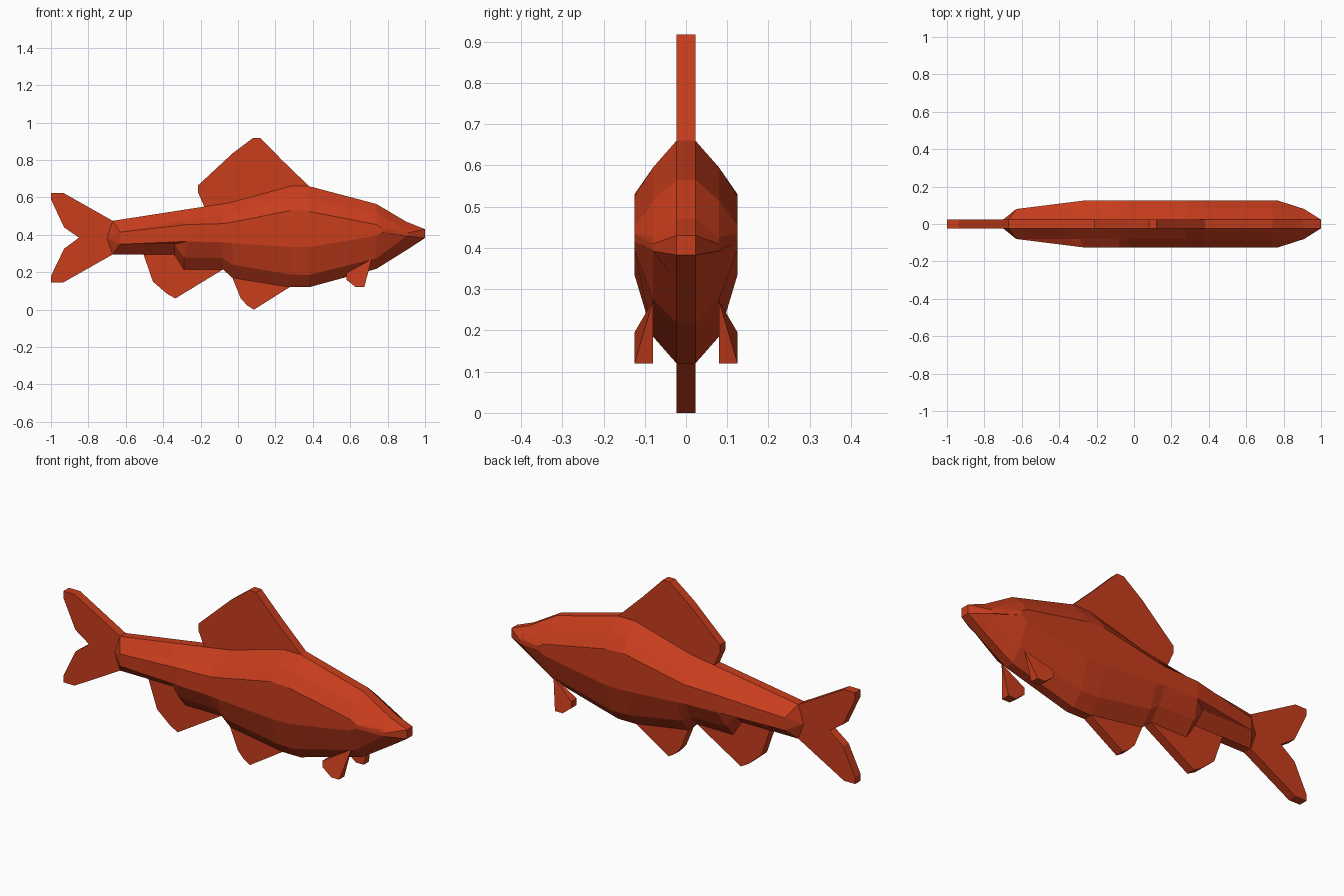
import bpy, bmesh

if "Cube" in bpy.data.objects:
    bpy.data.objects.remove(bpy.data.objects["Cube"])

mat = bpy.data.materials.new("red_scales")
mat.diffuse_color = (0.58, 0.047, 0.012, 1)
mat.use_nodes = True
mat.node_tree.nodes["Principled BSDF"].inputs["Base Color"].default_value = mat.diffuse_color


def finish(name, bm):
    bmesh.ops.remove_doubles(bm, verts=bm.verts, dist=0.0005)
    bmesh.ops.recalc_face_normals(bm, faces=bm.faces)
    me = bpy.data.meshes.new(name)
    bm.to_mesh(me)
    bm.free()
    ob = bpy.data.objects.new(name, me)
    me.materials.append(mat)
    bpy.context.collection.objects.link(ob)
    return ob


def face(bm, points):
    # skip repeated points so collapsed quads become triangles
    pts = []
    for p in points:
        if p not in pts:
            pts.append(p)
    if len(pts) > 2:
        bm.faces.new([bm.verts.new(p) for p in pts])


def slab(name, profile, inner, outer, apex=None):
    # x-z profile between two y planes; the apex point keeps the inner y
    bm = bmesh.new()
    a = [(x, inner, z) for x, z in profile]
    b = [(x, inner if i == apex else outer, z) for i, (x, z) in enumerate(profile)]
    face(bm, a)
    face(bm, b)
    for i in range(len(a)):
        j = (i + 1) % len(a)
        face(bm, [a[i], a[j], b[j], b[i]])
    return finish(name, bm)


# Body: three contours per side (ridge, shoulder, flank), lofted along x
# x, then z of ridge, shoulder, flank on top and flank, shoulder, keel below
STATIONS = [
    (-0.70, .380, .415, .455, .365, .350, .380),
    (-0.67, .475, .415, .455, .365, .350, .295),
    (-0.34, .526, .470, .455, .365, .350, .295),
    (-0.29, .534, .477, .455, .365, .280, .215),
    (-0.08, .566, .510, .460, .360, .275, .215),
    (-0.03, .575, .518, .468, .355, .240, .170),
    (0.28, .660, .595, .530, .335, .188, .120),
    (0.38, .660, .595, .525, .335, .185, .120),
    (0.74, .565, .515, .455, .395, .275, .218),
    (0.90, .470, .425, .435, .415, .392, .318),
    (1.00, .430, .410, .435, .415, .392, .383),
]
LAYERS = [(.023, -0.70, 1.00), (.08, -0.63, .91), (.125, -0.27, .77)]
rings = []
for x, *zs in STATIONS:
    half = []
    for k, z in zip((0, 1, 2, 2, 1, 0), zs):
        y, lo, hi = LAYERS[k]
        half.append((min(max(x, lo), hi), y, z))
    rings.append(half + [(px, -py, pz) for px, py, pz in reversed(half)])
bm = bmesh.new()
for r, s in zip(rings, rings[1:]):
    for i in range(12):
        j = (i + 1) % 12
        face(bm, [r[i], r[j], s[j], s[i]])
# snout and tail-root caps
for r in (rings[0], rings[-1]):
    for i in range(5):
        face(bm, [r[i], r[i + 1], r[10 - i], r[11 - i]] if i == 2 else [])
    for a in (r[:6], r[6:]):
        face(bm, [a[0], a[1], a[4], a[5]])
        face(bm, [a[1], a[2], a[3], a[4]])
    face(bm, [r[0], r[5], r[6], r[11]])
# drop the stray centre faces spanning left to right inside the body
bad = [f for f in bm.faces if max(v.co.y for v in f.verts) > .1
       and min(v.co.y for v in f.verts) < -.1]
bmesh.ops.delete(bm, geom=bad, context='FACES')
finish("body", bm)

# Flat fins on the centre line
FINS = {
    "dorsal_fin": [(-.10, .50), (-.18, .55), (-.213, .625), (-.213, .665),
                   (-.03, .835), (.08, .918), (.12, .918), (.235, .80),
                   (.38, .66), (.28, .55)],
    "tail_fin": [(-.67, .475), (-.935, .625), (-1, .625), (-1, .59), (-.93, .44),
                 (-.85, .385), (-.93, .325), (-1, .18), (-1, .145),
                 (-.935, .145), (-.67, .295), (-.62, .38)],
    "anal_fin": [(-.505, .295), (-.455, .15), (-.38, .085), (-.335, .06),
                 (-.08, .215), (-.12, .32), (-.45, .34)],
    "pelvic_fin": [(-.03, .17), (.015, .06), (.05, .022), (.085, 0),
                   (.275, .12), (.15, .25)],
}
for name, profile in FINS.items():
    slab(name, profile, -.023, .023)

# Pectoral fins flaring outwards from a point
PECTORAL = [(.715, .272), (.58, .195), (.58, .16), (.63, .12), (.675, .12)]
for side, s in (("left", 1), ("right", -1)):
    slab("pectoral_fin_" + side, PECTORAL, .08 * s, .125 * s, apex=0)
